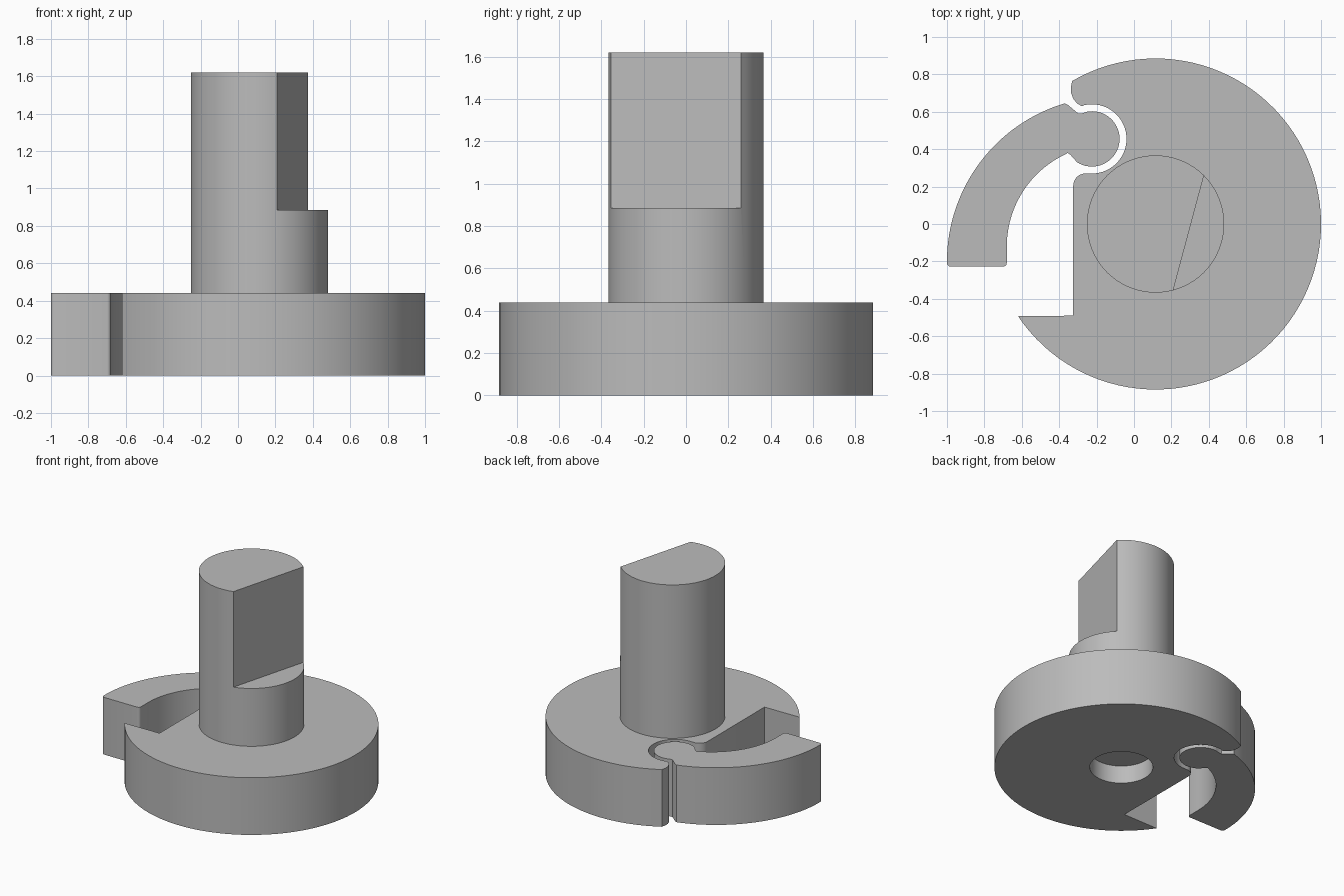
import bpy
import bmesh
from math import cos, sin, pi, radians, atan2
from mathutils import Vector

cube = bpy.data.objects.get("Cube")
if cube:
    bpy.data.objects.remove(cube, do_unlink=True)

DISC_H, TOP, STEP = 0.44, 1.62, 0.885
AXIS = (0.115, 0.0)
PIVOT = (-0.225, 0.455)

grey = bpy.data.materials.new("plain grey")
grey.use_nodes = True
grey.diffuse_color = (0.5, 0.5, 0.5, 1)
grey.node_tree.nodes["Principled BSDF"].inputs["Base Color"].default_value = (0.5, 0.5, 0.5, 1)


def arc(centre, r, start, end, n):
    """Points on an arc, angles in degrees."""
    steps = [radians(start + (end - start) * i / n) for i in range(n + 1)]
    return [(centre[0] + r * cos(a), centre[1] + r * sin(a)) for a in steps]


def angle(centre, p):
    return atan2(p[1] - centre[1], p[0] - centre[0]) * 180 / pi


def extrude(name, outline, z0, z1):
    """Prism from a closed outline."""
    bm = bmesh.new()
    face = bm.faces.new([bm.verts.new((x, y, z0)) for x, y in outline])
    res = bmesh.ops.extrude_face_region(bm, geom=[face])
    verts = [g for g in res["geom"] if isinstance(g, bmesh.types.BMVert)]
    bmesh.ops.translate(bm, verts=verts, vec=(0, 0, z1 - z0))
    bmesh.ops.recalc_face_normals(bm, faces=bm.faces)
    mesh = bpy.data.meshes.new(name)
    bm.to_mesh(mesh)
    bm.free()
    mesh.materials.append(grey)
    obj = bpy.data.objects.new(name, mesh)
    bpy.context.collection.objects.link(obj)
    return obj


def select(obj):
    bpy.ops.object.select_all(action="DESELECT")
    obj.select_set(True)
    bpy.context.view_layer.objects.active = obj


def cut(obj, cutter):
    """Subtract the cutter, then drop it."""
    select(obj)
    mod = obj.modifiers.new("cut", "BOOLEAN")
    mod.operation, mod.solver, mod.object = "DIFFERENCE", "EXACT", cutter
    bpy.ops.object.modifier_apply(modifier=mod.name)
    bpy.data.objects.remove(cutter, do_unlink=True)


# Base disc with notch, socket and rounded tip
lower, upper = (-0.615, -0.49), (-0.33, 0.765)
outline = arc(AXIS, 0.885, angle(AXIS, lower), angle(AXIS, upper), 80)
outline += [(-0.338, 0.73), (-0.336, 0.7), (-0.325, 0.67), (-0.305, 0.645), (-0.28, 0.63)]
outline += arc(PIVOT, 0.185, 102, -90, 32)
outline += arc((-0.26, 0.205), 0.065, 90, 180, 8)
outline += [(-0.325, -0.49)]
base = extrude("base_disc", outline, 0, DISC_H)

# Blind bore in the underside
cut(base, extrude("bore_cutter", arc(AXIS, 0.22, 0, 354, 59), -0.1, 0.137))

# Shaft with a flat on its upper half
shaft = extrude("shaft", arc(AXIS, 0.367, 0, 355, 71), DISC_H, TOP)
n = Vector((cos(radians(-15)), sin(radians(-15))))
t = Vector((-n.y, n.x))
c = Vector(AXIS)
flat = [c + n * d + t * s for d, s in ((0.183, -1), (0.6, -1), (0.6, 1), (0.183, 1))]
cut(shaft, extrude("flat_cutter", flat, STEP, TOP + 0.2))

# Swinging latch: curved arm with a round knob in the socket
out_c, in_c = (-0.118, -0.2), (-0.136, -0.12)
arm = arc(out_c, 0.882, angle(out_c, (-0.37, 0.645)), 180, 32)
arm += arc((-0.98, -0.208), 0.02, 180, 270, 4)
arm += arc((-0.70, -0.208), 0.02, 270, 360, 4)
arm += arc(in_c, 0.544, 180, angle(in_c, (-0.37, 0.378)), 24)
arm += [(-0.355, 0.38), (-0.34, 0.37), (-0.315, 0.342)]
arm += arc(PIVOT, 0.148, 238, 460, 36)
arm += [(-0.275, 0.592), (-0.3, 0.592), (-0.355, 0.638)]
latch = extrude("latch_arm", arm, 0, DISC_H)

for obj in (base, shaft, latch):
    select(obj)
    bpy.ops.object.shade_smooth_by_angle(angle=radians(30))
